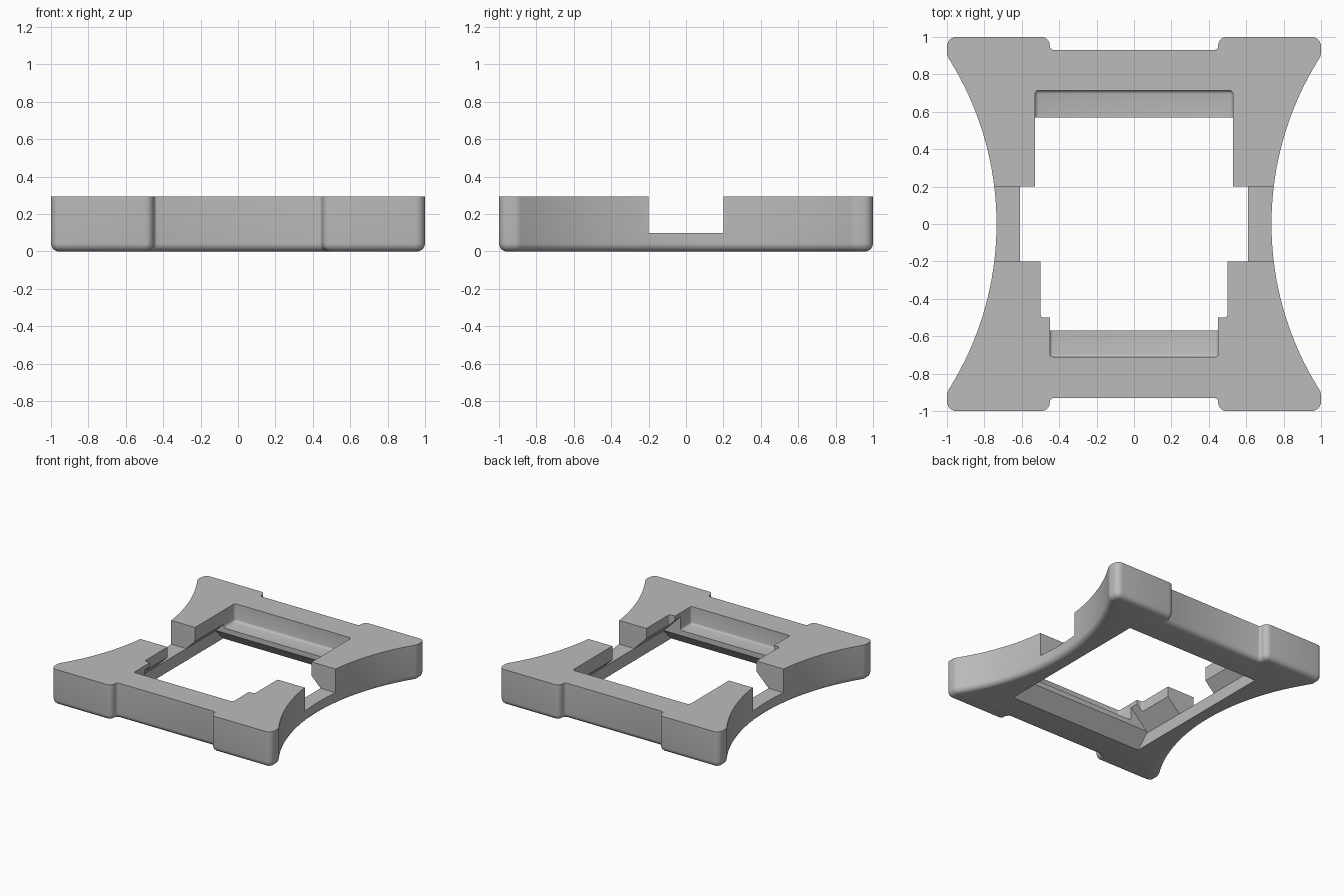
import bpy, bmesh, math
from mathutils import Vector

if "Cube" in bpy.data.objects:
    bpy.data.objects.remove(bpy.data.objects["Cube"])

grey = bpy.data.materials.new("neutral_grey")
grey.diffuse_color = (0.5, 0.5, 0.5, 1)
grey.use_nodes = True
grey.node_tree.nodes["Principled BSDF"].inputs["Base Color"].default_value = grey.diffuse_color


def make_object(name, bm):
    bmesh.ops.recalc_face_normals(bm, faces=bm.faces)
    mesh = bpy.data.meshes.new(name)
    bm.to_mesh(mesh)
    bm.free()
    ob = bpy.data.objects.new(name, mesh)
    bpy.context.collection.objects.link(ob)
    mesh.materials.append(grey)
    return ob


def loft(bm, rings):
    """Skin closed rings of equal length and cap both ends."""
    loops = [[bm.verts.new(p) for p in ring] for ring in rings]
    n = len(loops[0])
    for a, b in zip(loops, loops[1:]):
        for i in range(n):
            bm.faces.new((a[i], a[(i + 1) % n], b[(i + 1) % n], b[i]))
    bm.faces.new(loops[0][::-1])
    bm.faces.new(loops[-1])


def rounded(p, q, r, radius, steps=6):
    """Points of a fillet at corner q between p and r."""
    p, q, r = Vector(p), Vector(q), Vector(r)
    u, v = (p - q).normalized(), (r - q).normalized()
    half = math.acos(u.dot(v)) / 2
    centre = q + (u + v).normalized() * (radius / math.sin(half))
    a = q + u * (radius / math.tan(half)) - centre
    b = q + v * (radius / math.tan(half)) - centre
    pts = []
    for i in range(steps + 1):
        t = i / steps
        ang = math.pi - 2 * half
        w = a * math.sin((1 - t) * ang) + b * math.sin(t * ang)
        pts.append(centre + w.normalized() * radius)
    return pts


def inset(points, d):
    """Offset a counter-clockwise outline inwards by d."""
    out = []
    for i, q in enumerate(points):
        e1 = (q - points[i - 1]).normalized()
        e2 = (points[(i + 1) % len(points)] - q).normalized()
        n1, n2 = Vector((-e1.y, e1.x)), Vector((-e2.y, e2.x))
        out.append(q + (n1 + n2) * (d / (1 + n1.dot(n2))))
    return out


def rect(hx, hy, z):
    return [(-hx, -hy, z), (hx, -hy, z), (hx, hy, z), (-hx, hy, z)]


# One quarter of the outline: waisted side, rounded corner, end recess
R = 1.66
quarter = []
for i in range(19):
    y = 0.87 * i / 18
    quarter.append(Vector((0.735 + R - math.sqrt(R * R - y * y), y)))
quarter += rounded(quarter[-1], (1.0, 0.90), (1.0, 1.0), 0.06, 4)
quarter += rounded((1.0, 0.90), (1.0, 1.0), (0.45, 1.0), 0.05)
quarter += rounded((1.0, 1.0), (0.45, 1.0), (0.45, 0.93), 0.045)
quarter += rounded((0.45, 1.0), (0.45, 0.93), (0.0, 0.93), 0.02, 3)
half_outline = quarter + [Vector((-p.x, p.y)) for p in reversed(quarter)]
outline = half_outline + [Vector((p.x, -p.y)) for p in reversed(half_outline[1:-1])]

# Frame body with a rounded lower rim
RIM = 0.044
rings = []
for i in range(6):
    t = math.pi / 2 * i / 5
    z = RIM * (1 - math.cos(t))
    rings.append([(p.x, p.y, z) for p in inset(outline, RIM * (1 - math.sin(t)))])
rings.append([(p.x, p.y, 0.295) for p in outline])
bm = bmesh.new()
loft(bm, rings)
frame = make_object("frame", bm)

# Central opening, undercut on all four sides
bm = bmesh.new()
loft(bm, [rect(0.61, 0.68, -0.1), rect(0.61, 0.68, 0.0), rect(0.61, 0.58, 0.10),
          rect(0.60, 0.57, 0.11), rect(0.45, 0.57, 0.26), rect(0.45, 0.57, 0.5)])
cutters = [make_object("opening_cutter", bm)]


def box_cutter(name, hx, y0, y1, z0, bevel):
    bm = bmesh.new()
    loft(bm, [[(-hx, y0, z), (hx, y0, z), (hx, y1, z), (-hx, y1, z)] for z in (z0, 0.6)])
    if bevel:
        bmesh.ops.bevel(bm, geom=bm.edges[:], offset=bevel, segments=3,
                        profile=0.5, affect='EDGES')
    cutters.append(make_object(name, bm))


# Ledge pockets in the end bars, pad insets and the gap over the side rails
box_cutter("rear_pocket_cutter", 0.53, -0.05, 0.715, 0.15, 0.02)
box_cutter("front_pocket_cutter", 0.45, -0.71, 0.06, 0.152, 0.015)
box_cutter("front_pad_cutter", 0.50, -0.50, 0.03, 0.148, 0.015)
box_cutter("side_gap_cutter", 1.2, -0.2, 0.2, 0.10, 0)

bpy.context.view_layer.objects.active = frame
for cutter in cutters:
    mod = frame.modifiers.new(cutter.name, 'BOOLEAN')
    mod.operation = 'DIFFERENCE'
    mod.solver = 'EXACT'
    mod.object = cutter
    bpy.ops.object.modifier_apply(modifier=mod.name)
for cutter in cutters:
    bpy.data.objects.remove(cutter)

# Smooth fillets, sharp edges
bpy.ops.object.select_all(action='DESELECT')
frame.select_set(True)
bpy.ops.object.shade_smooth_by_angle(angle=math.radians(30))
